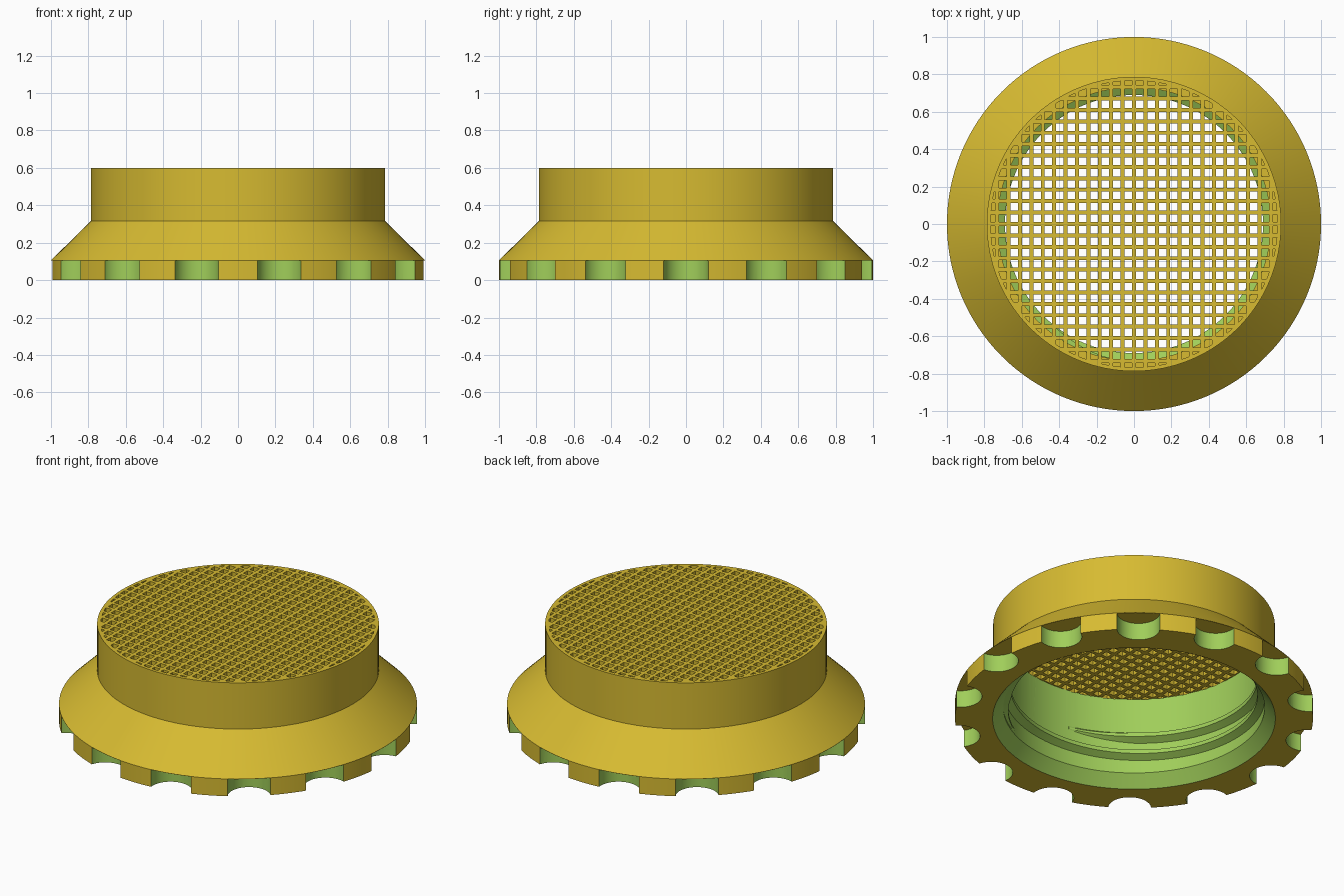
import bpy, bmesh, math
from mathutils import Matrix

if "Cube" in bpy.data.objects:
    bpy.data.objects.remove(bpy.data.objects["Cube"])

SEG = 128


def material(name, rgb):
    m = bpy.data.materials.new(name)
    m.diffuse_color = (*rgb, 1)
    m.use_nodes = True
    m.node_tree.nodes["Principled BSDF"].inputs["Base Color"].default_value = m.diffuse_color
    return m


MATS = [material("mustard_yellow", (0.68, 0.497, 0.031)),
        material("leaf_green", (0.352, 0.617, 0.102))]
YELLOW, GREEN = 0, 1


def make_object(name, bm):
    bmesh.ops.recalc_face_normals(bm, faces=bm.faces)
    mesh = bpy.data.meshes.new(name)
    bm.to_mesh(mesh)
    bm.free()
    for m in MATS:
        mesh.materials.append(m)
    ob = bpy.data.objects.new(name, mesh)
    bpy.context.collection.objects.link(ob)
    return ob


def activate(ob):
    bpy.ops.object.select_all(action='DESELECT')
    ob.select_set(True)
    bpy.context.view_layer.objects.active = ob


def boolean(ob, cutter, operation):
    mod = ob.modifiers.new("cut", 'BOOLEAN')
    mod.operation = operation
    mod.solver = 'EXACT'
    mod.object = cutter
    activate(ob)
    bpy.ops.object.modifier_apply(modifier=mod.name)
    bpy.data.objects.remove(cutter)


def lathe(name, profile, colours):
    """Revolve (radius, z) points about z and cap both ends."""
    bm = bmesh.new()
    rings = [[bm.verts.new((r * math.cos(2 * math.pi * i / SEG),
                            r * math.sin(2 * math.pi * i / SEG), z))
              for i in range(SEG)] for r, z in profile]
    for a, b, c in zip(rings, rings[1:], colours):
        for i in range(SEG):
            j = (i + 1) % SEG
            bm.faces.new((a[i], a[j], b[j], b[i])).material_index = c
    bm.faces.new(rings[0])
    bm.faces.new(rings[-1])
    return make_object(name, bm)


# Cap body: green bore, bottom chamfer, rim, cone and upper cylinder
body = lathe("cap_body",
             [(0.73, 0.545), (0.73, 0.07), (0.79, 0), (1, 0),
              (1, 0.106), (0.787, 0.315), (0.787, 0.6)],
             [GREEN, GREEN, YELLOW, YELLOW, YELLOW, YELLOW])

# Fourteen round grip notches in the rim, green walls with yellow ceilings
bm = bmesh.new()
for k in range(14):
    a = 2 * math.pi * k / 14
    bmesh.ops.create_cone(bm, cap_ends=True, segments=40, radius1=0.12, radius2=0.12,
                          depth=0.205, matrix=Matrix.Translation(
                              (math.cos(a), math.sin(a), 0.0025)))
bm.normal_update()
for f in bm.faces:
    f.material_index = YELLOW if abs(f.normal.z) > 0.5 else GREEN
boolean(body, make_object("notch_cutter", bm), 'DIFFERENCE')

# Square grille holes, clipped to a round area
PITCH, HOLE, FIELD = 0.061, 0.040, 0.767
bm = bmesh.new()
for i in range(-13, 13):
    for j in range(-13, 13):
        x, y = (i + 0.5) * PITCH, (j + 0.5) * PITCH
        if math.hypot(abs(x) - HOLE / 2, abs(y) - HOLE / 2) < FIELD - 0.012:
            bmesh.ops.create_cube(bm, size=1, matrix=Matrix.Translation((x, y, 0.593))
                                  @ Matrix.Diagonal((HOLE, HOLE, 0.1, 1)))
holes = make_object("grille_hole_cutter", bm)
field = lathe("grille_field", [(FIELD, 0.4), (FIELD, 0.8)], [YELLOW])
boolean(holes, field, 'INTERSECT')
boolean(body, holes, 'DIFFERENCE')

# Internal screw thread: tapered-end helical ridge
TURNS, Z0, Z1, END = 1.9, 0.095, 0.305, math.radians(260)
bm = bmesh.new()
steps = int(TURNS * 96)
sections = []
for s in range(steps + 1):
    t = s / steps
    a = END - (1 - t) * TURNS * 2 * math.pi
    z = Z0 + (Z1 - Z0) * t
    k = max(0.05, min(1, s / 8, (steps - s) / 8))
    section = [(0.733, -0.036), (0.73 - 0.04 * k, -0.012),
               (0.73 - 0.04 * k, 0.012), (0.733, 0.036)]
    sections.append([bm.verts.new((r * math.cos(a), r * math.sin(a), z + dz * (0.4 + 0.6 * k)))
                     for r, dz in section])
for p, q in zip(sections, sections[1:]):
    for i in range(4):
        j = (i + 1) % 4
        bm.faces.new((p[i], p[j], q[j], q[i]))
bm.faces.new(sections[0])
bm.faces.new(sections[-1])
for f in bm.faces:
    f.material_index = GREEN
thread = make_object("screw_thread", bm)

# Smooth the round walls and keep the edges crisp
for ob in (body, thread):
    activate(ob)
    bpy.ops.object.shade_smooth_by_angle(angle=math.radians(30))
